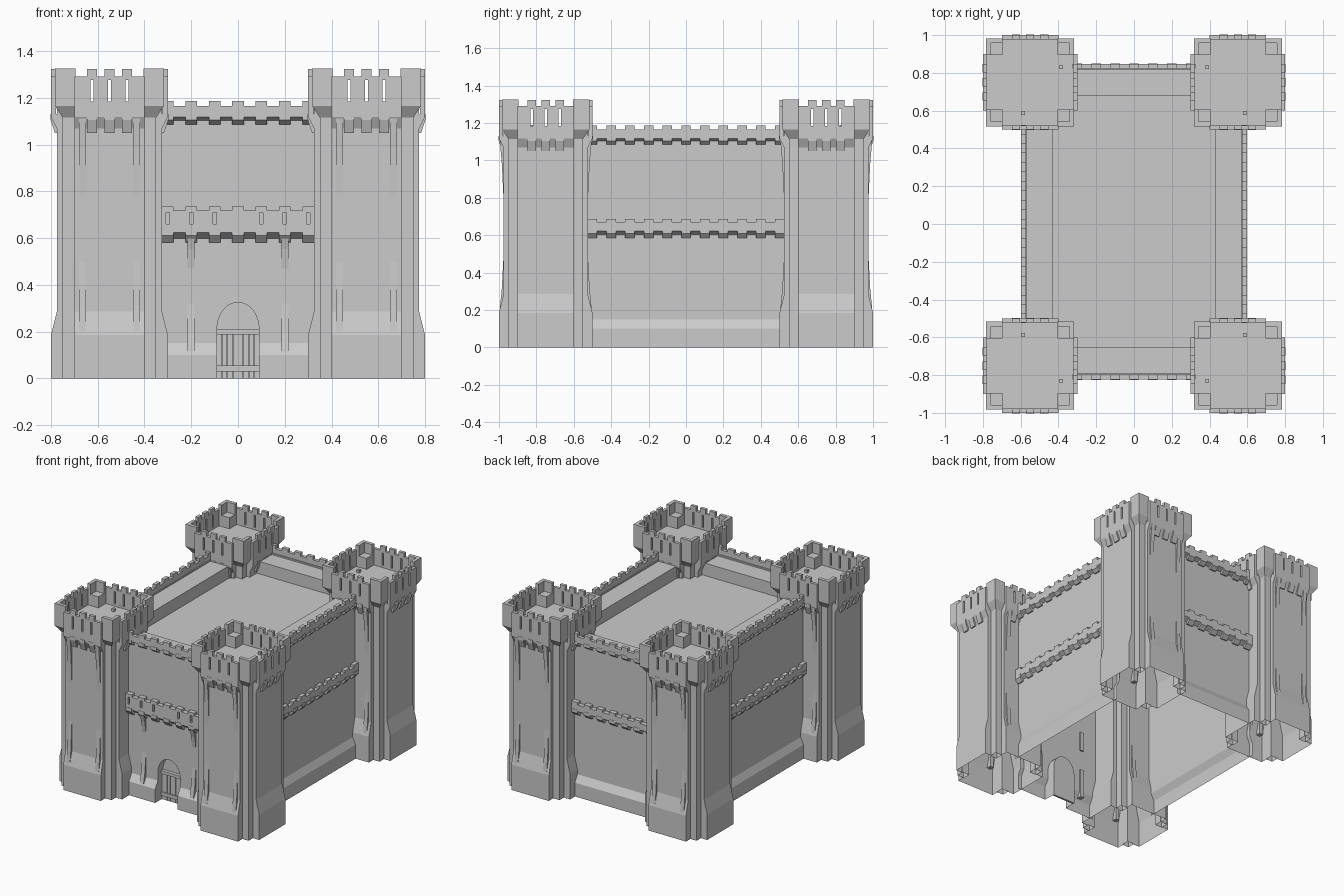
import bpy, bmesh
from math import pi, sin, cos
from mathutils import Matrix, Vector

if "Cube" in bpy.data.objects:
    bpy.data.objects.remove(bpy.data.objects["Cube"])


def frame(a, cx=0, cy=0):
    return Matrix.Translation((cx, cy, 0)) @ Matrix.Rotation(a, 4, 'Z')


def face(bm, M, pts):
    # points are (along, outward, up)
    return bm.faces.new([bm.verts.new(M @ Vector((t, -r, z))) for t, r, z in pts])


def prism(bm, M, prof, t0, t1, skip=(), caps=True):
    # counter-clockwise (outward, up) profile swept along the wall
    n = len(prof)
    A = [bm.verts.new(M @ Vector((t0, -r, z))) for r, z in prof]
    B = [bm.verts.new(M @ Vector((t1, -r, z))) for r, z in prof]
    for i in range(n):
        if i not in skip:
            j = (i + 1) % n
            bm.faces.new((A[i], B[i], B[j], A[j]))
    if caps:
        bm.faces.new(A)
        bm.faces.new(B[::-1])


def box(bm, M, t0, t1, r0, r1, z0, z1):
    prism(bm, M, [(r0, z0), (r1, z0), (r1, z1), (r0, z1)], t0, t1)


def finish(bm, name, mirror=None):
    me = bpy.data.meshes.new(name)
    bm.to_mesh(me)
    bm.free()
    ob = bpy.data.objects.new(name, me)
    bpy.context.collection.objects.link(ob)
    if mirror:
        m = ob.modifiers.new("mirror", 'MIRROR')
        m.use_axis = mirror
        m.use_mirror_merge = False
    return ob


def parapet(bm, M, L, rw, ro, zs, step, count, th, slits=(), sz=(0, 0), sw=0.012, mw=0.5):
    z0, zm, zc, zt = zs
    # overhanging corbel course with teeth
    prism(bm, M, [(rw, z0 + .018), (ro, zm - .012), (ro, zm), (rw, zm)], -L, L)
    centres = [(i - (count - 1) / 2) * step for i in range(count)]
    for c in centres:
        a, b = max(c - step * mw / 2, -L), min(c + step * mw / 2, L)
        prism(bm, M, [(rw, z0), (rw + .008, z0), (ro + .002, zm - .025), (ro + .002, zm), (rw, zm)], a, b)
    # wall split by arrow slits
    cuts = [-L] + [s + d for s in slits for d in (-sw / 2, sw / 2)] + [L]
    for i in range(0, len(cuts), 2):
        box(bm, M, cuts[i], cuts[i + 1], ro - th, ro, zm, zc)
    for s in slits:
        box(bm, M, s - sw / 2, s + sw / 2, ro - th, ro, zm, sz[0])
        box(bm, M, s - sw / 2, s + sw / 2, ro - th, ro, sz[1], zc)
    # merlons
    for c in centres:
        box(bm, M, max(c - step * mw / 2, -L), min(c + step * mw / 2, L), ro - th, ro, zc, zt)


def rib(bm, M, t, rw, low, high, out):
    # thin buttress swelling at foot and head, merging into the wall between
    (a, b), (c, d) = low, high
    prism(bm, M, [(rw - .01, a), (rw + out, a), (rw + out * .45, a + (b - a) * .4), (rw, b), (rw - .01, b)], t - .015, t + .015)
    prism(bm, M, [(rw - .01, c), (rw, c), (rw + out * .45, c + (d - c) * .6), (rw + out, d), (rw - .01, d)], t - .015, t + .015)


# Corner towers (one built, mirrored four ways)
CX, CY = 0.55, 0.75
shaft, top, ribs = bmesh.new(), bmesh.new(), bmesh.new()
for k in range(4):
    M = frame(k * pi / 2, CX, CY)
    prism(shaft, M, [(.2, 0), (.25, 0), (.25, .185), (.225, .285), (.225, 1.16), (.2, 1.16)],
          -.15, .15, skip=(0, 4, 5))
    # stepped corner rising into a flared corner turret
    lo, prev = .145, None
    for z, h in [(0, .2), (1.115, .2), (1.165, .233), (1.25, .233)]:
        ring = [shaft.verts.new(M @ Vector((x, -y, z))) for x, y in [(lo, lo), (lo, h), (h, h), (h, lo)]]
        if prev:
            for i in range(4):
                j = (i + 1) % 4
                shaft.faces.new((prev[i], prev[j], ring[j], ring[i]))
        prev = ring
    shaft.faces.new(prev)
    box(top, M, lo, .233, .208, .233, 1.25, 1.325)
    box(top, M, .208, .233, lo, .208, 1.25, 1.325)
    parapet(top, M, .15, .225, .25, (1.05, 1.13, 1.29, 1.322), .075, 3, .022,
            (-.075, 0, .075), (1.185, 1.275), .012, .58)
    if k % 2 == 0:
        for t in (-.115, .115):
            rib(ribs, M, t, .225, (.19, .5), (.78, 1.12), .022)
F = frame(0, CX, CY)
face(top, F, [(-.23, .23, 1.17), (.23, .23, 1.17), (.23, -.23, 1.17), (-.23, -.23, 1.17)])
finish(shaft, "tower_shaft", (True, True, False))
finish(top, "tower_parapet", (True, True, False))
finish(ribs, "tower_ribs", (True, True, False))
# small posts on the tower floors
bm = bmesh.new()
for x, y in [(.387, .83), (.587, .587)]:
    box(bm, frame(0, x, y), -.01, .01, -.01, .01, 1.165, 1.19)
finish(bm, "tower_post", (True, True, False))


def wall_profile(rw, ro, ri):
    return [(ro, 0), (ro, .1), (rw, .15), (rw, 1.12), (ri, 1.12), (ri, 1.02)]


TOP = (1.085, 1.13, 1.165, 1.187)
MID = (.585, .635, .67, .688)

# Side and back curtain walls with top parapet and middle band
for name, a, L, rw, ro, ri, n in [("right_wall", pi / 2, .53, .57, .597, .43, 11),
                                  ("left_wall", -pi / 2, .53, .57, .597, .43, 11),
                                  ("back_wall", pi, .33, .815, .848, .68, 7)]:
    M = frame(a)
    bm = bmesh.new()
    prism(bm, M, wall_profile(rw, ro - .004, ri), -L, L, skip=(5,), caps=False)
    parapet(bm, M, L, rw, ro, TOP, .1, n, .025)
    parapet(bm, M, L, rw, ro, MID, .1, n, ro - rw)
    finish(bm, name)

# Front wall with arched gate recess
M = frame(0)
bm = bmesh.new()
rw, ro, rd, W, S = .79, .82, .73, .09, .21
prof = wall_profile(rw, ro, .65)
prism(bm, M, prof, -.33, -W, skip=(5,), caps=False)
prism(bm, M, prof, W, .33, skip=(5,), caps=False)
prism(bm, M, prof[3:], -W, W, skip=(2,), caps=False)
jamb = [(rd, 0), (ro, 0), (ro, .1), (rw, .15), (rw, S), (rd, S)]
face(bm, M, [(W, r, z) for r, z in jamb])
face(bm, M, [(-W, r, z) for r, z in jamb[::-1]])
arch = [(-W * cos(pi * i / 16), S + .115 * sin(pi * i / 16)) for i in range(17)]
for (t, z), (u, y) in zip(arch, arch[1:]):
    face(bm, M, [(t, rw, z), (u, rw, y), (u, rw, 1.12), (t, rw, 1.12)])
    face(bm, M, [(t, rd, z), (u, rd, y), (u, rw, y), (t, rw, z)])
face(bm, M, [(-W, rd, 0), (W, rd, 0)] + [(t, rd, z) for t, z in arch[::-1]])
parapet(bm, M, .33, rw, .823, TOP, .1, 7, .025)
finish(bm, "front_wall")

# Front balcony with slits
bm = bmesh.new()
parapet(bm, M, .328, rw, .823, (.58, .635, .717, .735), .1, 7, .033,
        (-.3, -.2, -.1, .1, .2, .3), (.66, .71), .016)
finish(bm, "front_balcony")
bm = bmesh.new()
for t in (-.2, .2):
    rib(bm, M, t, rw, (.11, .32), (.47, .61), .028)
finish(bm, "front_wall_ribs")

# Plank door with cross bars
bm = bmesh.new()
for i in range(8):
    t = -W + i * W / 4
    box(bm, M, t + .001, t + W / 4 - .001, rd, rd + .015, 0, .19)
for z0, z1 in [(.03, .055), (.188, .21)]:
    box(bm, M, -W, W, rd, rd + .025, z0, z1)
finish(bm, "gate_door")

# Roof deck
bm = bmesh.new()
face(bm, M, [(-.43, .65, 1.03), (.43, .65, 1.03), (.43, -.68, 1.03), (-.43, -.68, 1.03)])
finish(bm, "roof_deck")
